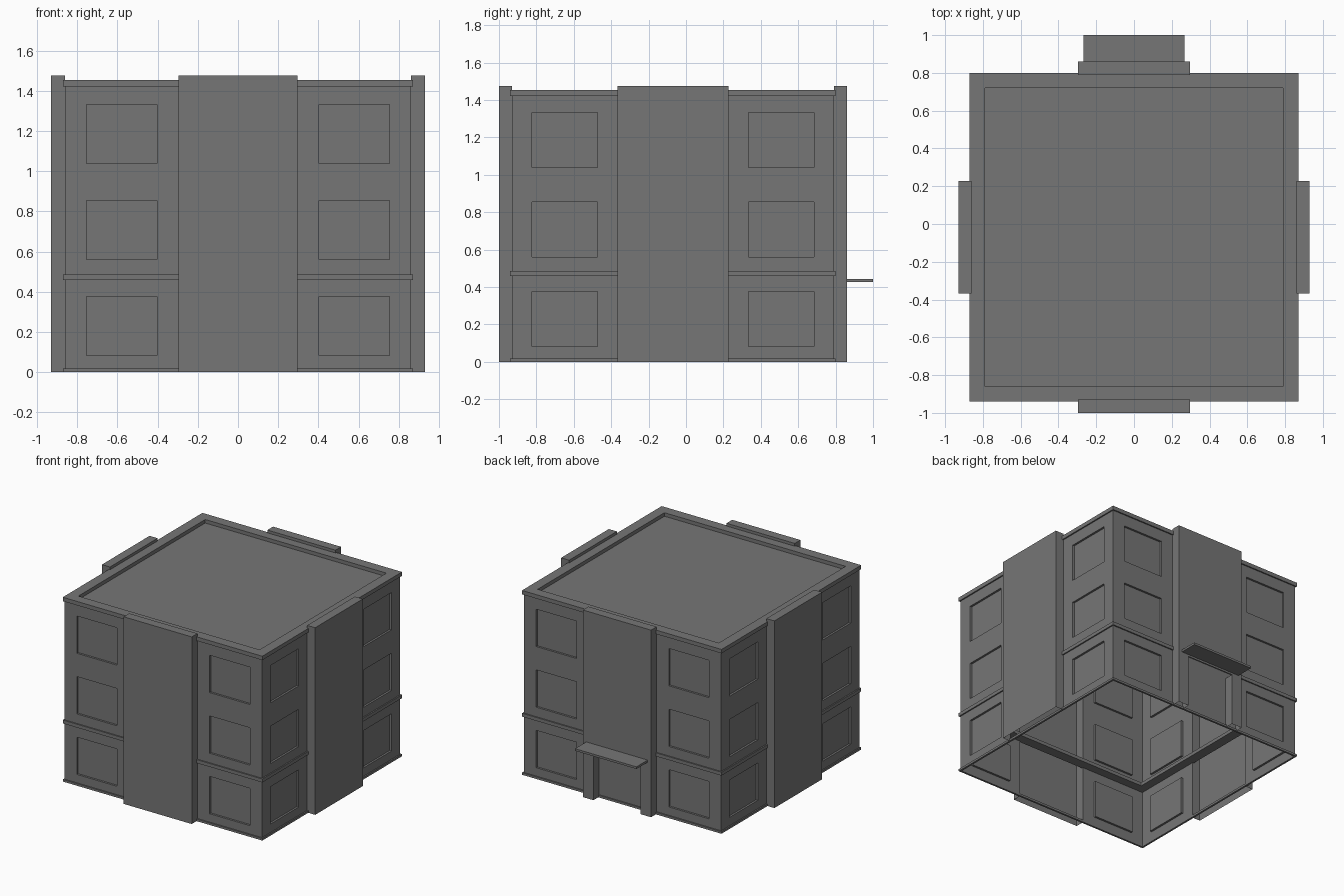
import bpy, bmesh
from math import pi
from mathutils import Matrix, Vector

if "Cube" in bpy.data.objects:
    bpy.data.objects.remove(bpy.data.objects["Cube"])

CY = -0.07                      # centre of the square plan in y
H = 0.86                        # half width of the walls
P, TOP = 0.297, 1.475           # half width and height of the piers
CENTRE = Matrix.Translation((0, CY, 0))
GREY = bpy.data.materials.new("dark_grey")
GREY.diffuse_color = (0.18, 0.18, 0.18, 1)
GREY.use_nodes = True
GREY.node_tree.nodes["Principled BSDF"].inputs["Base Color"].default_value = GREY.diffuse_color


def finish(bm, name):
    bmesh.ops.remove_doubles(bm, verts=bm.verts, dist=1e-5)
    bmesh.ops.recalc_face_normals(bm, faces=bm.faces)
    me = bpy.data.meshes.new(name)
    bm.to_mesh(me)
    bm.free()
    me.materials.append(GREY)
    ob = bpy.data.objects.new(name, me)
    bpy.context.collection.objects.link(ob)
    return ob


def prism(name, outline, y0, y1, turn=0, hollow=False):
    """Extrude an x-z outline from y0 to y1, then turn it round the plan centre.
    A hollow prism has no back and no downward faces."""
    bm = bmesh.new()
    n = len(outline)
    a = [bm.verts.new((x, y0, z)) for x, z in outline]
    b = [bm.verts.new((x, y1, z)) for x, z in outline]
    bm.faces.new(a)
    if not hollow:
        bm.faces.new(b)
    for i in range(n):
        j = (i + 1) % n
        level = abs(outline[i][1] - outline[j][1]) < 1e-6
        if not (hollow and level and outline[i][1] < TOP):
            bm.faces.new((a[i], a[j], b[j], b[i]))
    bm.transform(CENTRE @ Matrix.Rotation(turn, 4, 'Z'))
    return finish(bm, name)


def frame(name, outer, inner, z0, z1):
    """Square ring running round the building."""
    bm = bmesh.new()
    corners = [(-1, -1), (1, -1), (1, 1), (-1, 1)]
    section = [(outer, z0), (outer, z1), (inner, z1), (inner, z0)]
    loops = [[bm.verts.new((sx * r, sy * r + CY, z)) for r, z in section]
             for sx, sy in corners]
    for i in range(4):
        a, b = loops[i], loops[(i + 1) % 4]
        for j in range(4):
            k = (j + 1) % 4
            bm.faces.new((a[j], b[j], b[k], a[k]))
    return finish(bm, name)


# Walls: thin open-bottomed shell with recessed windows, open behind the piers
US = [-H, -0.754, -0.403, -P, P, 0.403, 0.754, H]
ZS = [0, 0.083, 0.377, 0.56, 0.854, 1.038, 1.332, 1.43]
DEPTH = 0.016
bm = bmesh.new()
for side in range(4):
    m = CENTRE @ Matrix.Rotation(side * pi / 2, 4, 'Z')

    def quad(pts):
        bm.faces.new([bm.verts.new(m @ Vector(p)) for p in pts])

    for i in range(7):
        for j in range(7):
            if i == 3 and side != 2:
                continue
            u0, u1, z0, z1 = US[i], US[i + 1], ZS[j], ZS[j + 1]
            ring = [(u0, z0), (u1, z0), (u1, z1), (u0, z1)]
            window = i in (1, 5) and j % 2 == 1
            y = -H + (DEPTH if window else 0)
            quad([(u, y, z) for u, z in ring])
            if window:
                for k in range(4):
                    (a, b), (c, d) = ring[k], ring[(k + 1) % 4]
                    quad([(a, -H, b), (c, -H, d), (c, y, d), (a, y, b)])
    # back of the pier where it rises above the parapet
    quad([(-P, -H, 1.43), (P, -H, 1.43), (P, -H, TOP), (-P, -H, TOP)])
finish(bm, "walls")

# Ledges and parapet
frame("base_ledge", 0.87, 0.855, 0, 0.017)
frame("belt_ledge", 0.87, 0.79, 0.458, 0.485)
frame("parapet", 0.87, 0.79, 1.422, 1.453)

# Roof deck
bm = bmesh.new()
bmesh.ops.create_grid(bm, x_segments=1, y_segments=1, size=0.80,
                      matrix=Matrix.Translation((0, CY, 1.425)))
finish(bm, "roof_deck")

# Tall flat piers in the middle of each side, the back one with a door opening
pier = [(-P, 0), (P, 0), (P, TOP), (-P, TOP)]
for name, turn in (("front_pier", 0), ("right_pier", pi / 2), ("left_pier", -pi / 2)):
    prism(name, pier, -0.93, -H, turn, hollow=True)
D, DZ = 0.205, 0.41
door_pier = [(-P, 0), (-D, 0), (-D, DZ), (D, DZ), (D, 0), (P, 0), (P, TOP), (-P, TOP)]
prism("back_pier", door_pier, -0.93, -H, pi, hollow=True)

# Canopy over the back entrance
C = 0.268
prism("entrance_canopy", [(-C, 0.426), (C, 0.426), (C, 0.443), (-C, 0.443)], -1.07, -0.93, pi)
